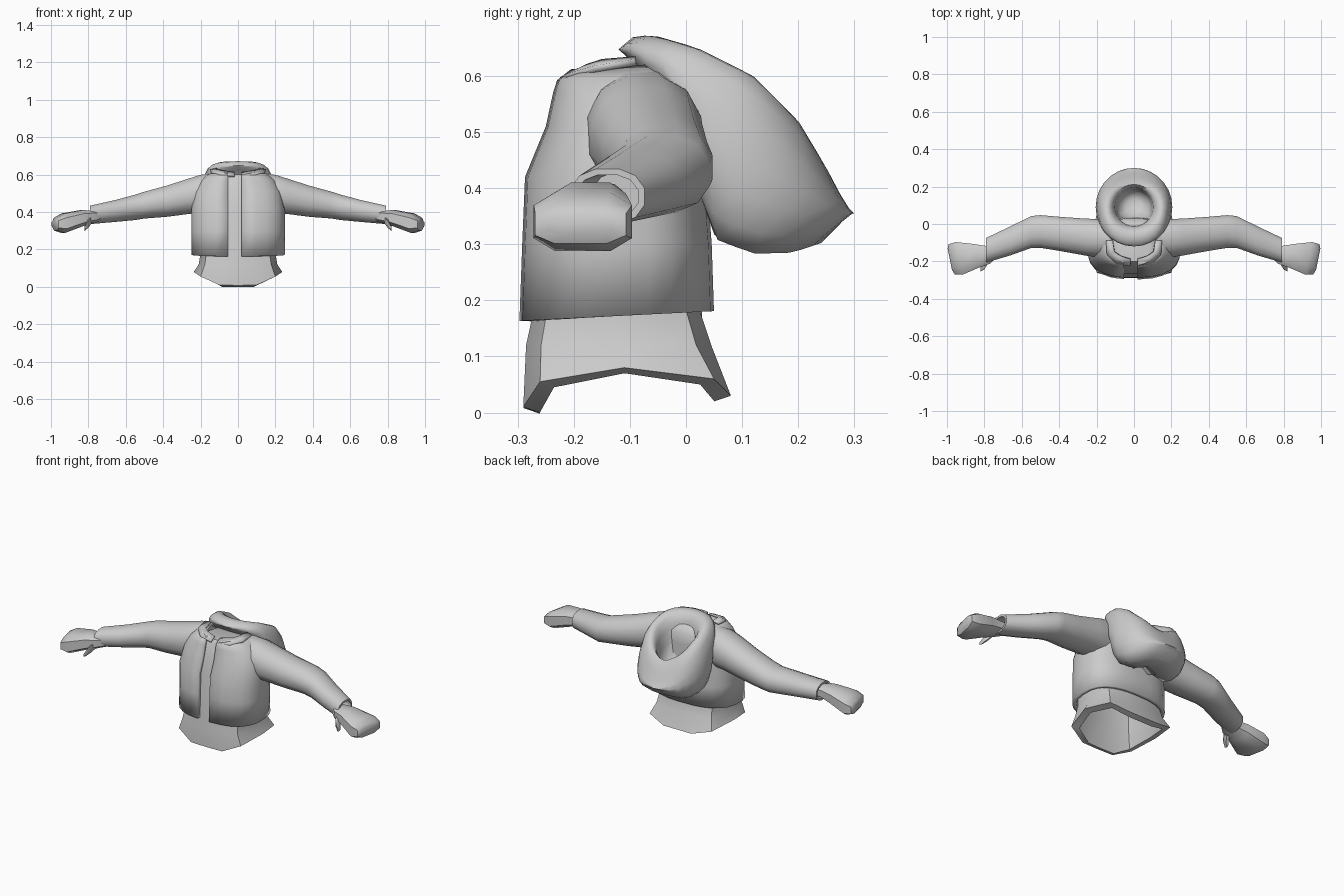
import bpy, bmesh, math
from mathutils import Vector

if "Cube" in bpy.data.objects:
    bpy.data.objects.remove(bpy.data.objects["Cube"])

cloth = bpy.data.materials.new("grey_cloth")
cloth.diffuse_color = (0.6, 0.6, 0.6, 1)
cloth.use_nodes = True
cloth.node_tree.nodes["Principled BSDF"].inputs["Base Color"].default_value = cloth.diffuse_color


def spow(v, p):
    return math.copysign(abs(v) ** p, v)


def lerp(table, v):
    """Piecewise linear lookup."""
    for (a, fa), (b, fb) in zip(table, table[1:]):
        if v <= b:
            return fa + (fb - fa) * max(0, (v - a) / (b - a))
    return table[-1][1]


def loft(name, rings, closed=True, caps=(True, True), mirror=False, thick=0, angle=40):
    """Skin a list of equal-length point rings."""
    bm = bmesh.new()
    vs = [[bm.verts.new(p) for p in r] for r in rings]
    n = len(vs[0])
    for a, b in zip(vs, vs[1:]):
        for i in range(n if closed else n - 1):
            j = (i + 1) % n
            bm.faces.new((a[i], a[j], b[j], b[i]))
    for use, r in zip(caps, (vs[0], vs[-1])):
        if use:
            bm.faces.new(r)
    bmesh.ops.recalc_face_normals(bm, faces=bm.faces)
    me = bpy.data.meshes.new(name)
    bm.to_mesh(me)
    bm.free()
    me.materials.append(cloth)
    ob = bpy.data.objects.new(name, me)
    bpy.context.collection.objects.link(ob)
    bpy.ops.object.select_all(action='DESELECT')
    ob.select_set(True)
    bpy.context.view_layer.objects.active = ob
    bpy.ops.object.shade_smooth_by_angle(angle=math.radians(angle))
    if thick:
        m = ob.modifiers.new("thickness", 'SOLIDIFY')
        m.thickness, m.offset = thick, -1
    if mirror:
        m = ob.modifiers.new("mirror", 'MIRROR')
        m.use_clip = False
    return ob


def body_ring(z, w, yf, yb, tilt=0, start=None, n=24, p=0.77):
    """Horizontal torso section; start=(x0, x1) leaves the front open."""
    yc, ry = (yf + yb) / 2, (yb - yf) / 2
    if start:
        t0 = math.asin((start[0] / w) ** (1 / p))
        t1 = 2 * math.pi - math.asin((start[1] / w) ** (1 / p))
        ts = [t0 + (t1 - t0) * i / n for i in range(n + 1)]
    else:
        ts = [2 * math.pi * i / n for i in range(n)]
    pts = []
    for t in ts:
        y = yc - ry * spow(math.cos(t), p)
        pts.append((w * spow(math.sin(t), p), y, z + tilt * (y - yc)))
    return pts


def limb_ring(x, yc, zc, ry, rz, n=12, p=0.9, shear=0):
    """Section across an arm, hand or thumb."""
    pts = []
    for i in range(n):
        t = 2 * math.pi * (i + 0.5) / n
        dy = ry * spow(math.cos(t), p)
        pts.append((x + shear * dy, yc + dy, zc + rz * spow(math.sin(t), p)))
    return pts


# Open-fronted jacket
jacket = [(.172, .25, -.297, .05, .05), (.3, .25, -.292, .046, 0), (.42, .25, -.287, .037, 0),
          (.51, .235, -.25, .033, 0), (.57, .2, -.237, .03, 0), (.598, .165, -.23, .0, .05),
          (.617, .135, -.205, -.04, .06)]
loft("jacket_body", [body_ring(z, w, f, b, t, (.02, .055)) for z, w, f, b, t in jacket],
     closed=False, caps=(False, False), thick=0.02)

# Shirt with a flared, pointed hem, hollow underneath
hem_half = [(0, -.29, .008), (.1, -.29, .01), (.2, -.26, .055), (.237, -.11, .08),
            (.2, .05, .06), (.09, .08, .03), (0, .08, .03)]
hem = hem_half + [(-x, y, z) for x, y, z in hem_half[-2:0:-1]]
center = Vector((0, -.105, 0))


def hem_ring(s, dz, squash=None):
    out = []
    for p in hem:
        q = center + (Vector(p) - center) * s
        q.z = squash if squash else p[2] + dz
        out.append(q)
    return out


def shirt_ring(z, w, yf, yb):
    yc, ry = (yf + yb) / 2, (yb - yf) / 2
    return [(x / .237 * w, yc + (y + .105) / .185 * ry, z) for x, y, _ in hem]


loft("shirt", [hem_ring(.72, 0, .45), hem_ring(.72, 0, .16), hem_ring(.84, -.01), hem_ring(1, 0),
               shirt_ring(.12, .21, -.285, .045), shirt_ring(.18, .2, -.272, .025),
               shirt_ring(.42, .2, -.264, .012), shirt_ring(.51, .18, -.232, 0),
               shirt_ring(.58, .13, -.215, -.03), shirt_ring(.6, .1, -.2, -.06)], angle=35)

# Sleeves with hollow cuffs
sleeve = [(.11, -.08, .505, .09, .11), (.2, -.075, .497, .105, .105), (.26, -.07, .485, .102, .098),
          (.38, -.055, .458, .095, .086), (.5, -.04, .437, .09, .074), (.55, -.043, .425, .088, .07),
          (.66, -.09, .405, .08, .06), (.79, -.14, .385, .068, .051),
          (.79, -.14, .385, .056, .04), (.73, -.115, .393, .05, .036)]
loft("sleeve", [limb_ring(*s) for s in sleeve], mirror=True)

# Mitten hands and thumbs
hand = [(.74, -.145, .378, .035, .03), (.78, -.165, .375, .05, .036), (.84, -.17, .366, .066, .046),
        (.935, -.184, .34, .092, .055), (.975, -.188, .335, .085, .036), (.985, -.188, .335, .06, .018)]
loft("hand", [limb_ring(*h, n=8, p=.65, shear=.2) for h in hand], mirror=True)
thumb = [(.78, -.19, .365, .022, .022), (.8, -.22, .34, .026, .024), (.82, -.24, .312, .016, .013)]
loft("thumb", [limb_ring(*t, n=6) for t in thumb], mirror=True)

# Collar flaps around the neck
flap = [[(.15, -.09, .63), (.115, -.09, .635)], [(.145, -.165, .618), (.105, -.15, .63)],
        [(.095, -.215, .603), (.07, -.175, .622)], [(.02, -.225, .597), (.02, -.19, .615)]]
loft("collar", flap, closed=False, caps=(False, False), mirror=True, thick=0.012, angle=25)

# Hanging hood: fat rim around a deep pocket
top = [(-.12, .655), (-.1, .675), (-.05, .67), (.02, .65), (.12, .6), (.2, .52), (.26, .42), (.3, .355)]
low = [(-.12, .64), (-.03, .56), (.05, .31), (.12, .283), (.19, .285), (.25, .305), (.3, .355)]
section = [(.3, .02), (.72, 0), (.9, .12), (.98, .3), (1, .5), (.96, .72), (.88, .9), (.78, .99),
           (.68, 1), (.58, .94), (.5, .78), (.46, .55), (.4, .3), (.2, .2)]
rings = []
for s, m in section:
    ring = []
    for i in range(28):
        a = 2 * math.pi * i / 28
        x, y = .205 * s * math.cos(a), .09 + .21 * s * math.sin(a)
        lo = lerp(low, y)
        ring.append((x, y, lo + (lerp(top, y) - lo) * m))
    rings.append(ring)
loft("hood", rings, angle=70)
